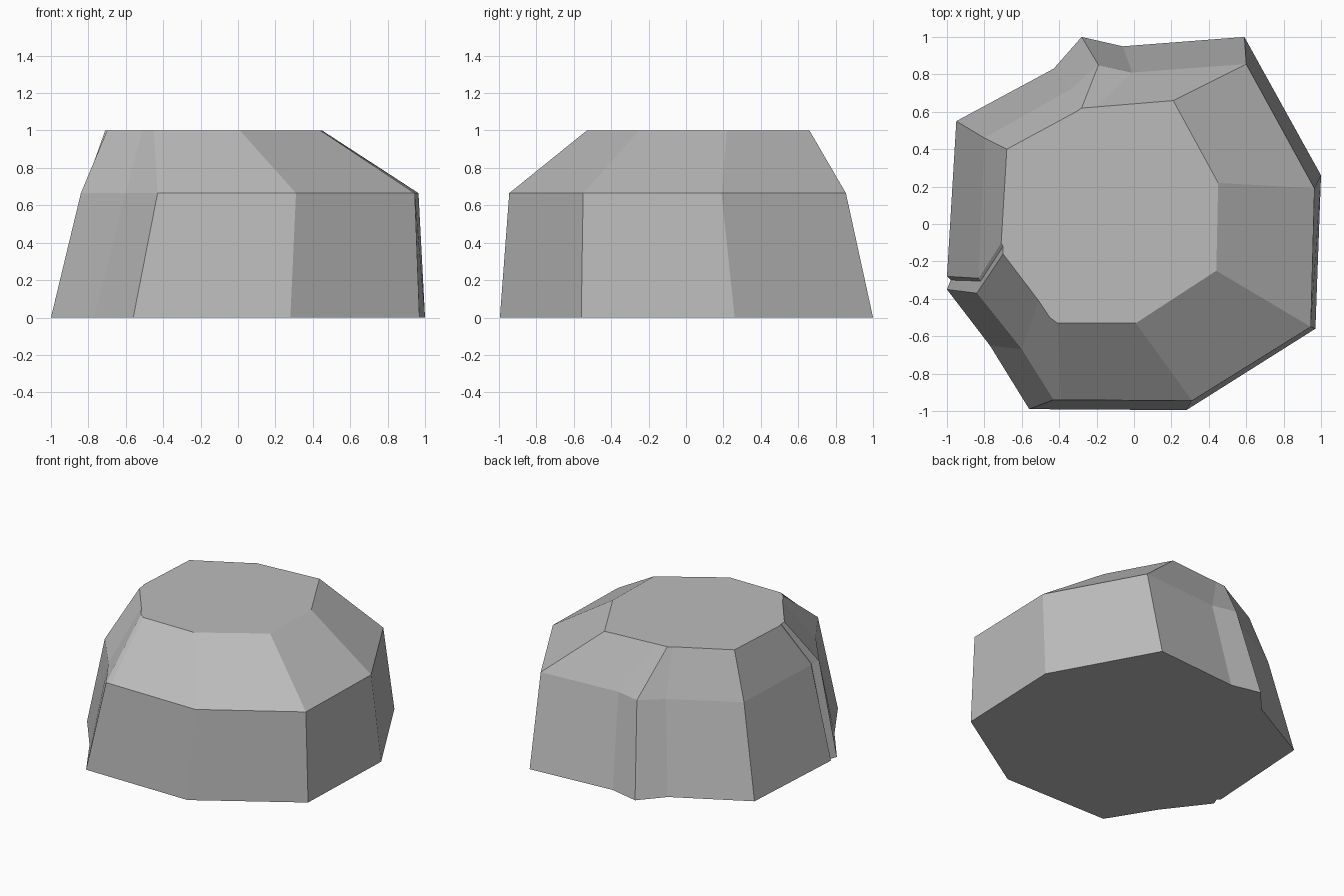
import bpy, bmesh

# Stone colour
stone = bpy.data.materials.new("stone grey")
stone.diffuse_color = (0.5, 0.5, 0.5, 1)

# Each corner rib: (x, y) at the ground, at the shoulder and at the flat top
ribs = [
    ((-0.28, 1.00), (-0.19, 0.85), (-0.28, 0.62)),
    ((-0.06, 0.95), (-0.01, 0.81), (-0.20, 0.626)),
    ((0.59, 1.00), (0.60, 0.855), (0.21, 0.66)),
    ((1.00, 0.26), (0.965, 0.19), (0.45, 0.22)),
    ((0.97, -0.56), (0.945, -0.55), (0.44, -0.25)),
    ((0.28, -0.995), (0.31, -0.945), (0.01, -0.53)),
    ((-0.52, -0.99), (-0.39, -0.94), (-0.41, -0.53)),
    ((-0.56, -0.99), (-0.43, -0.94), (-0.45, -0.50)),
    ((-0.77, -0.65), (-0.60, -0.67), (-0.51, -0.41)),
    ((-1.00, -0.35), (-0.84, -0.37), (-0.70, -0.16)),
    ((-0.98, -0.30), (-0.82, -0.305), (-0.70, -0.12)),
    ((-1.00, -0.28), (-0.83, -0.29), (-0.71, -0.10)),
    ((-0.95, 0.55), (-0.80, 0.46), (-0.68, 0.40)),
    ((-0.43, 0.83), (-0.34, 0.72), (-0.31, 0.60)),
]
heights = (0, 0.665, 1)

# Boulder: loft the three outlines, then cap ground and top
bm = bmesh.new()
rings = [[bm.verts.new((*rib[k], z)) for rib in ribs] for k, z in enumerate(heights)]
n = len(ribs)
for low, high in zip(rings, rings[1:]):
    for i in range(n):
        j = (i + 1) % n
        bm.faces.new((low[i], low[j], high[j], high[i]))
bm.faces.new(rings[0])
bm.faces.new(rings[-1])
bmesh.ops.recalc_face_normals(bm, faces=bm.faces)

mesh = bpy.data.meshes.new("boulder")
bm.to_mesh(mesh)
bm.free()
mesh.materials.append(stone)
boulder = bpy.data.objects.new("boulder", mesh)
bpy.context.collection.objects.link(boulder)
